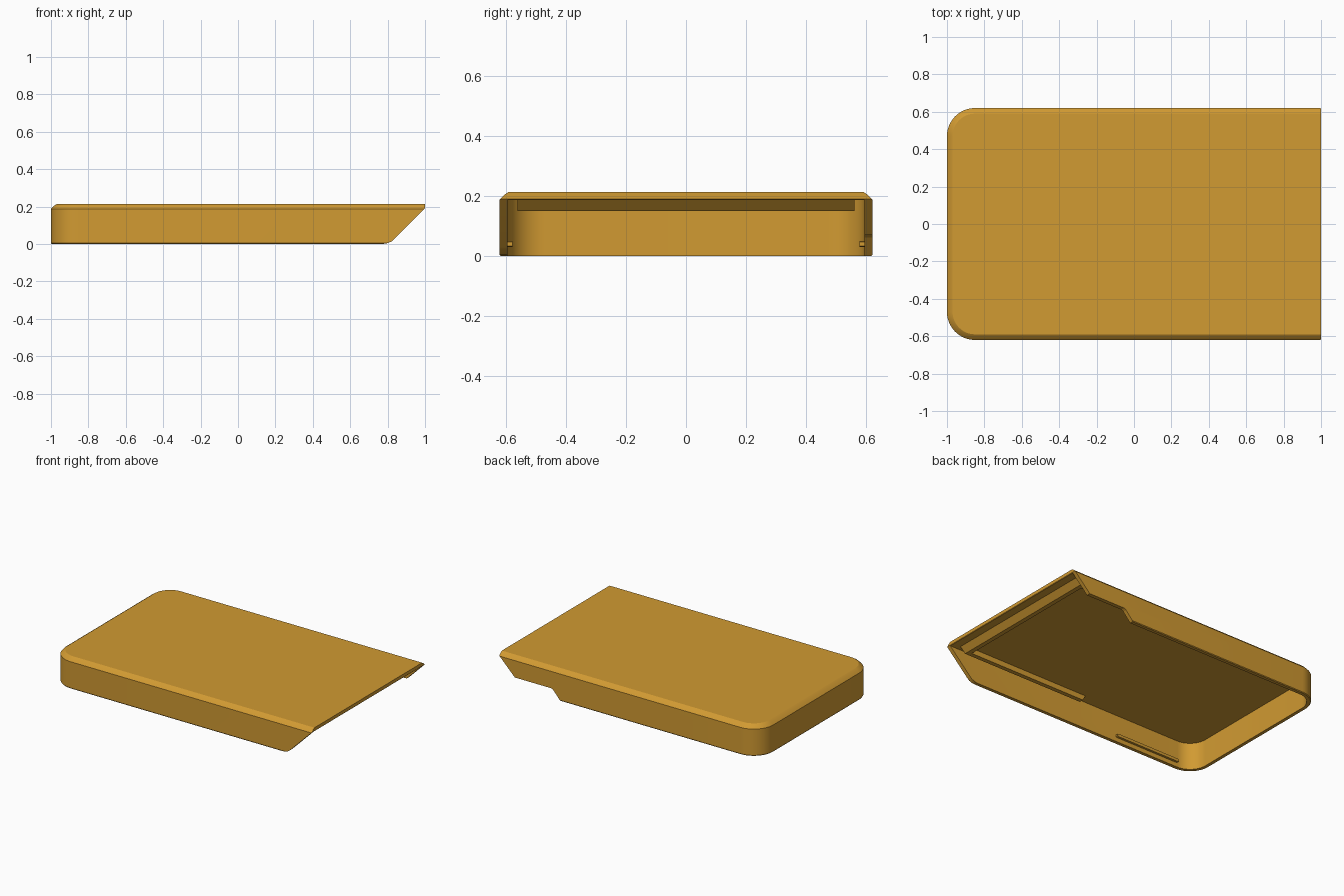
import bpy, bmesh, math

if "Cube" in bpy.data.objects:
    bpy.data.objects.remove(bpy.data.objects["Cube"])

amber = bpy.data.materials.new("amber plastic")
amber.diffuse_color = (0.64, 0.325, 0.032, 1)
amber.use_nodes = True
amber.node_tree.nodes["Principled BSDF"].inputs["Base Color"].default_value = amber.diffuse_color

WALL = 0.027


def finish(name, bm):
    bmesh.ops.recalc_face_normals(bm, faces=bm.faces)
    me = bpy.data.meshes.new(name)
    bm.to_mesh(me)
    bm.free()
    ob = bpy.data.objects.new(name, me)
    bpy.context.collection.objects.link(ob)
    me.materials.append(amber)
    return ob


def outline(inset, end_x, radius=0.15, steps=12):
    """Plan outline with two rounded corners on the closed end."""
    r, cx, cy = radius - inset, -1 + radius, 0.62 - radius
    pts = [(end_x, 0.62 - inset)]
    for k in range(steps + 1):
        a = math.pi / 2 * (1 + k / steps)
        pts.append((cx + r * math.cos(a), cy + r * math.sin(a)))
    return pts + [(x, -y) for x, y in reversed(pts)]


def loft(name, levels):
    """Join equal-length outlines given as (z, points) and cap both ends."""
    bm = bmesh.new()
    rings = [[bm.verts.new((x, y, z)) for x, y in pts] for z, pts in levels]
    n = len(rings[0])
    for a, b in zip(rings, rings[1:]):
        for i in range(n):
            j = (i + 1) % n
            bm.faces.new((a[i], a[j], b[j], b[i]))
    bm.faces.new(rings[0])
    bm.faces.new(rings[-1])
    return finish(name, bm)


def prism(name, profile, y0, y1):
    """Extrude an x-z profile along y."""
    bm = bmesh.new()
    a, b = [[bm.verts.new((x, y, z)) for x, z in profile] for y in (y0, y1)]
    n = len(profile)
    for i in range(n):
        j = (i + 1) % n
        bm.faces.new((a[i], a[j], b[j], b[i]))
    bm.faces.new(a)
    bm.faces.new(b)
    return finish(name, bm)


def cut(ob, cutter):
    bpy.context.view_layer.objects.active = ob
    m = ob.modifiers.new("cut", 'BOOLEAN')
    m.operation, m.solver, m.object = 'DIFFERENCE', 'EXACT', cutter
    bpy.ops.object.modifier_apply(modifier=m.name)
    bpy.data.objects.remove(cutter)


# Lid shell: chamfered top, hollow below
shell = loft("lid_shell", [(0, outline(0.004, 1)), (0.005, outline(0, 1)),
                           (0.187, outline(0, 1)), (0.204, outline(0.016, 1)),
                           (0.213, outline(0.03, 1))])
cut(shell, loft("cavity", [(-0.1, outline(WALL, 1.1)), (0.187, outline(WALL, 1.1))]))

# Open end sloped at 45 degrees
cut(shell, prism("slope_cutter", [(0.74, -0.1), (0.775, 0), (0.80, 0.004), (0.822, 0.014),
                                  (0.84, 0.03), (1.1, 0.29), (1.1, -0.1)], -0.8, 0.8))

# Raised notch in the rear wall
cut(shell, prism("notch_cutter", [(0.43, -0.1), (0.53, 0), (0.585, 0.062), (0.60, 0.07),
                                  (1.1, 0.07), (1.1, -0.1)], 0.5, 0.8))

bpy.ops.object.select_all(action='DESELECT')
shell.select_set(True)
bpy.context.view_layer.objects.active = shell
bpy.ops.object.shade_smooth_by_angle(angle=math.radians(20))

# Cross bar under the top at the open end
prism("cross_bar", [(0.945, 0.19), (0.905, 0.15), (0.875, 0.15), (0.875, 0.19)], -0.56, 0.56)

# Long ribs and snap ridges along both side walls
for side, s in (("front", -1), ("rear", 1)):
    prism(side + "_rib", [(-0.05, 0.19), (-0.03, 0.15), (0.88, 0.15), (0.88, 0.19)],
          s * 0.53, s * 0.56)
    prism(side + "_snap_ridge", [(-0.85, 0.034), (-0.84, 0.03), (-0.36, 0.03), (-0.35, 0.034),
                                 (-0.35, 0.046), (-0.36, 0.05), (-0.84, 0.05), (-0.85, 0.046)],
          s * 0.577, s * 0.597)
